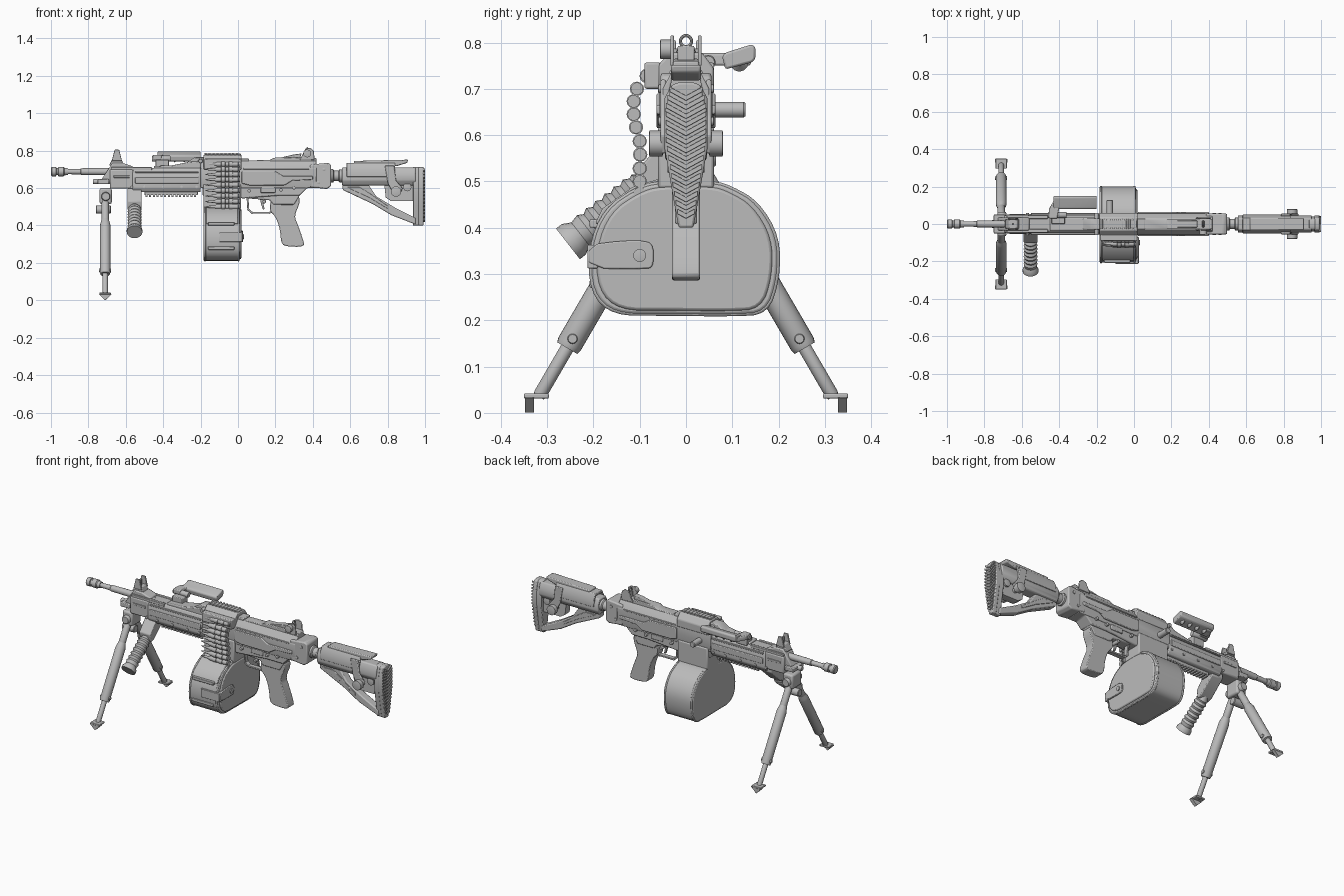
import bpy, bmesh, math
from mathutils import Vector

steel = bpy.data.materials.new("plain_grey")
steel.diffuse_color = (0.5, 0.5, 0.5, 1)


def finish(name, bm, bevel=0.0, angle=35):
    bmesh.ops.recalc_face_normals(bm, faces=bm.faces)
    me = bpy.data.meshes.new(name)
    bm.to_mesh(me)
    bm.free()
    me.materials.append(steel)
    ob = bpy.data.objects.new(name, me)
    bpy.context.collection.objects.link(ob)
    if bevel:
        m = ob.modifiers.new("bevel", 'BEVEL')
        m.width, m.segments, m.limit_method = bevel, 2, 'ANGLE'
    bpy.ops.object.select_all(action='DESELECT')
    bpy.context.view_layer.objects.active = ob
    ob.select_set(True)
    bpy.ops.object.shade_smooth_by_angle(angle=math.radians(angle))
    return ob


def prism(name, pts, axis, a, b, bevel=0.0):
    """Extrude a flat outline along one axis from a to b."""
    put = {'x': lambda p, t: (t, p[0], p[1]), 'y': lambda p, t: (p[0], t, p[1]),
           'z': lambda p, t: (p[0], p[1], t)}[axis]
    bm = bmesh.new()
    lo = [bm.verts.new(put(p, a)) for p in pts]
    hi = [bm.verts.new(put(p, b)) for p in pts]
    n = len(pts)
    bm.faces.new(lo)
    bm.faces.new(hi)
    for i in range(n):
        bm.faces.new((lo[i], lo[(i + 1) % n], hi[(i + 1) % n], hi[i]))
    return finish(name, bm, bevel)


def box(name, x, y, z, bevel=0.004):
    return prism(name, [(x[0], z[0]), (x[1], z[0]), (x[1], z[1]), (x[0], z[1])], 'y', y[0], y[1], bevel)


def lathe(name, p, q, prof, n=20):
    """Turn (fraction along p-q, radius) pairs around the line p-q."""
    p, q = Vector(p), Vector(q)
    rot = (q - p).to_track_quat('Z', 'Y')
    bm = bmesh.new()
    rings = [[bm.verts.new(p + (q - p) * t + rot @ Vector((r * math.cos(k * math.tau / n),
              r * math.sin(k * math.tau / n), 0))) for k in range(n)] for t, r in prof]
    for a, b in zip(rings, rings[1:]):
        for k in range(n):
            bm.faces.new((a[k], a[(k + 1) % n], b[(k + 1) % n], b[k]))
    bm.faces.new(rings[0])
    bm.faces.new(rings[-1])
    return finish(name, bm)


def rod(name, p, q, r, n=16):
    return lathe(name, p, q, [(0, r * .85), (.04, r), (.96, r), (1, r * .85)], n)


def soften(pts, times=2):
    for _ in range(times):
        pts = [((a[0] * (1 - t) + b[0] * t), (a[1] * (1 - t) + b[1] * t))
               for a, b in zip(pts, pts[1:] + pts[:1]) for t in (.25, .75)]
    return pts


# Barrel and flash hider
lathe("barrel", (-.94, 0, .688), (-.55, 0, .688), [(0, .013), (.25, .015), (.26, .018), (1, .021)])
lathe("flash_hider", (-1, 0, .688), (-.91, 0, .688), [(0, .02), (.05, .025), (.3, .025), (.32, .019),
      (.42, .019), (.44, .025), (.75, .025), (.8, .02), (1, .018)])
rod("gas_tube", (-.775, 0, .635), (-.55, 0, .635), .014)
prism("gas_block", [(-.73, .645), (-.66, .62), (-.56, .6), (-.56, .715), (-.62, .735), (-.67, .735)], 'y', -.035, .035, .006)
box("gas_regulator", (-.75, -.69), (-.05, .05), (.622, .648))

# Front sight
prism("front_sight_base", [(-.69, .72), (-.61, .72), (-.625, .76), (-.67, .76)], 'y', -.025, .025, .004)
for s in (-1, 1):
    prism("front_sight_ear", [(-.675, .745), (-.62, .745), (-.635, .805), (-.66, .805)], 'y', s * .022, s * .032, .003)
rod("front_sight_post", (-.648, 0, .75), (-.648, 0, .795), .006, 10)

# Handguard with side ribs, vents and a lower rail
prism("handguard", [(-.04, .578), (.04, .578), (.054, .6), (.054, .675), (.038, .708), (-.038, .708),
      (-.054, .675), (-.054, .6)], 'x', -.565, -.2, .006)
prism("top_guard", [(-.45, .70), (-.2, .70), (-.2, .745), (-.26, .74), (-.35, .722), (-.45, .718)], 'y', -.035, .035, .005)
box("lower_rail", (-.5, -.215), (-.022, .022), (.562, .585))
for i in range(14):
    x = -.495 + i * .02
    box("lower_rail_tooth", (x, x + .011), (-.022, .022), (.553, .565), .001)
box("front_collar", (-.685, -.56), (-.05, .05), (.597, .7), .008)
for s in (-1, 1):
    box("handguard_rib", (-.55, -.21), (s * .05, s * .06), (.625, .66))
    box("handguard_seam", (-.55, -.21), (s * .048, s * .058), (.682, .69), .002)
    box("collar_slot", (-.665, -.58), (s * .048, s * .054), (.655, .667), .002)
    box("upper_rail", (-.68, -.46), (s * .028, s * .046), (.695, .712), .003)
    for x in (-.57, -.5, -.4, -.3, -.22):
        rod("handguard_pin", (x, s * .045, .605), (x, s * .059, .605), .008, 12)

# Receiver
rec = [(-.05, .6), (.05, .6), (.057, .64), (.057, .705), (.03, .745), (-.03, .745), (-.057, .705), (-.057, .64)]
prism("upper_receiver", rec, 'x', -.2, .42, .004)
prism("lower_receiver", [(-.19, .56), (.03, .545), (.22, .56), (.33, .56), (.37, .6), (.47, .605), (.47, .64), (-.19, .64)],
      'y', -.045, .045, .006)
prism("rear_block", [(.385, .605), (.475, .595), (.498, .61), (.498, .725), (.48, .735), (.385, .725)], 'y', -.055, .055, .007)
for s in (-1, 1):
    prism("side_rail", [(.02, .625), (.06, .615), (.25, .615), (.29, .64), (.4, .645), (.4, .665), (.24, .665),
          (.2, .69), (.02, .69)], 'y', s * .052, s * .064, .004)
    box("side_groove", (.03, .38), (s * .05, s * .06), (.7, .708), .002)
    box("selector_plate", (.12, .2), (s * .042, s * .052), (.575, .605), .004)
    for x, z in ((.06, .585), (.23, .59), (.3, .6), (.43, .63), (.46, .7)):
        rod("receiver_pin", (x, s * .04, z), (x, s * .06, z), .009, 12)
rod("selector_lever", (.14, -.04, .528), (.14, .04, .528), .01, 12)

# Feed cover and feed tray
prism("feed_cover", [(-.062, .70), (.06, .70), (.06, .745), (.035, .778), (-.035, .778), (-.062, .75)], 'x', -.185, .02, .005)
box("feed_cover_rail", (-.18, .015), (-.02, .02), (.773, .785), .003)
for i in range(9):
    box("feed_rail_tooth", (-.178 + i * .021, -.167 + i * .021), (-.026, .026), (.778, .787), .001)
box("feed_tray", (-.18, .02), (-.09, -.055), (.70, .757), .005)
box("feed_latch", (.015, .06), (-.03, .03), (.735, .757))
prism("feed_hinge", [(-.3, .72), (-.18, .72), (-.18, .765), (-.23, .765)], 'y', -.03, .03, .005)
rod("hinge_pin", (-.2, -.06, .745), (-.2, .06, .745), .012)
rod("charging_handle", (-.13, .04, .655), (-.13, .128, .655), .017)

# Rear sight
prism("rear_sight_base", [(.05, .735), (.42, .735), (.42, .76), (.3, .765), (.19, .762), (.17, .75), (.05, .748)], 'y', -.028, .028, .004)
prism("rear_sight_ramp", [(.19, .755), (.33, .755), (.34, .785), (.3, .78)], 'y', -.018, .018, .003)
for s in (-1, 1):
    prism("rear_sight_ear", [(.33, .75), (.41, .75), (.405, .8), (.385, .816), (.36, .81)], 'y', s * .026, s * .034, .003)
rod("windage_knob", (.37, -.056, .785), (.37, -.03, .785), .021)
bpy.ops.mesh.primitive_torus_add(location=(.37, 0, .803), rotation=(0, math.pi / 2, 0), major_radius=.012,
                                 minor_radius=.0035, major_segments=20, minor_segments=8)
ring = bpy.context.object
ring.name = "rear_sight_ring"
ring.data.materials.append(steel)
box("rear_sight_leaf", (.364, .376), (-.018, .018), (.76, .793), .003)

# Folded carry handle
prism("carry_handle", [(.085, .742), (.078, .77), (.085, .778), (.142, .796), (.15, .79), (.15, .765), (.143, .757)],
      'x', -.43, -.2, .006)
prism("carry_handle_arm", [(-.455, .03), (-.41, .03), (-.4, .085), (-.39, .14), (-.42, .14), (-.455, .08)], 'z', .75, .777, .005)
rod("carry_handle_pivot", (-.46, .048, .757), (-.36, .048, .757), .016)
box("carry_handle_mount", (-.44, -.37), (0, .05), (.70, .75))
for i in range(4):
    lathe("handle_finger_rib", (-.4 + i * .05, .115, .757), (-.375 + i * .05, .115, .757), [(0, .008), (.5, .02), (1, .008)], 12)

# Ammunition belt
for i, (y, z) in enumerate(((-.085, .728), (-.106, .70), (-.113, .673), (-.113, .645), (-.108, .617), (-.1, .587),
                            (-.099, .558), (-.1, .528), (-.1, .50), (-.1, .474))):
    lathe("belt_round", (-.175, y, z), (.01, y, z), [(0, .002), (.12, .006), (.27, .0075), (.34, .013), (.95, .0135),
          (.96, .011), (.98, .0135), (1, .0135)], 14)
    for x in (-.09, -.05):
        rod("belt_link", (x, y, z), (x + .022, y, z), .0155, 12)

# Soft ammunition drum
drum = [(-.06, .5), (-.11, .485), (-.175, .44), (-.208, .36), (-.205, .26), (-.155, .212), (-.05, .212), (.1, .21),
        (.175, .215), (.2, .29), (.2, .38), (.155, .455), (.1, .487), (.06, .5)]
drum = soften(drum, 2)
prism("drum_body", drum, 'x', -.185, .01, .008)
scaled = lambda k: [(y * k, .35 + (z - .35) * k) for y, z in drum]
for x in (-.183, -.004):
    prism("drum_rim", scaled(1.015), 'x', x, x + .012, .004)
prism("drum_panel", scaled(.93), 'x', .005, .018, .006)
box("magazine_well", (-.185, .015), (-.06, .06), (.485, .62), .006)
strap = soften([(-.21, .312), (-.08, .31), (-.07, .32), (-.07, .36), (-.085, .372), (-.14, .372), (-.21, .363)], 1)
prism("drum_strap", strap, 'x', .008, .026, .003)
rod("strap_button", (.02, -.1, .34), (.031, -.1, .34), .014)
box("strap_wrap", (-.1, .024), (-.213, -.19), (.312, .363), .003)
for z in (.27, .4):
    box("drum_band", (-.16, -.02), (-.208, -.15), (z, z + .018), .003)
prism("drum_lid", [(-.06, .505), (-.115, .488), (-.18, .442), (-.196, .41), (-.185, .405), (-.1, .465), (-.06, .48)],
      'x', -.17, 0, .003)

# Trigger group
guard = [(.05, .56), (.055, .485), (.075, .468), (.17, .468), (.2, .49)]
for a, b in zip(guard, guard[1:]):
    d = (Vector(b) - Vector(a)).normalized() * .005
    prism("trigger_guard", [(a[0] - d.y - d.x, a[1] + d.x - d.y), (a[0] + d.y - d.x, a[1] - d.x - d.y),
          (b[0] + d.y + d.x, b[1] - d.x + d.y), (b[0] - d.y + d.x, b[1] + d.x + d.y)], 'y', -.014, .014, .002)
prism("trigger", [(.115, .555), (.14, .555), (.135, .52), (.142, .488), (.133, .485), (.122, .52)], 'y', -.007, .007, .002)
prism("trigger_housing", [(.05, .57), (.05, .545), (.17, .535), (.19, .51), (.3, .51), (.335, .57)], 'y', -.034, .034, .006)
grip = soften([(.18, .555), (.165, .48), (.2, .45), (.225, .38), (.23, .31), (.25, .288), (.355, .285), (.35, .32),
               (.318, .41), (.3, .45), (.335, .53), (.32, .565)], 2)
prism("pistol_grip", grip, 'y', -.03, .03, .012)

# Side foregrip
lathe("side_foregrip", (-.553, -.075, .505), (-.553, -.255, .365), [(0, .022), (.08, .026), (.12, .034)] +
      [(.16 + i * .055, .037 if i % 2 else .03) for i in range(12)] + [(.85, .032), (.93, .042), (1, .042)])
prism("foregrip_mount", [(-.1, .53), (-.09, .48), (-.06, .49), (.03, .57), (.03, .6), (-.04, .6)], 'x', -.59, -.515, .005)

# Bipod
box("bipod_head", (-.74, -.675), (-.045, .045), (.515, .6), .01)
rod("bipod_pivot", (-.707, -.065, .555), (-.707, .065, .555), .024)
rod("bipod_swivel", (-.76, 0, .485), (-.68, 0, .485), .022)
for s in (-1, 1):
    leg = lambda z, x=-.71: (x, s * (.315 - (z - .04) * .583), z)
    rod("bipod_leg_top", leg(.55), leg(.4), .02)
    lathe("bipod_leg_tube", leg(.43), leg(.14), [(0, .02), (.06, .025), (.1, .028), (.97, .028), (1, .025)])
    rod("bipod_leg_rod", leg(.18), leg(.035), .0145)
    rod("bipod_leg_button", leg(.16, -.742), leg(.16, -.678), .011, 12)
    box("bipod_leg_slot", (-.718, -.702), (s * .105, s * .125), (.36, .42), .003)
    box("bipod_foot", (-.74, -.68), (s * .296, s * .35), (.031, .042), .003)
    prism("bipod_spike", [(-.745, .033), (-.675, .033), (-.71, 0)], 'y', s * .328, s * .348, .001)

# Stock
lathe("buffer_tube", (.49, 0, .665), (.96, 0, .665), [(0, .036), (.04, .036), (.05, .028), (.1, .028), (.11, .034), (1, .034)])
prism("stock_body", [(-.03, .615), (.03, .615), (.046, .64), (.046, .68), (.03, .71), (-.03, .71), (-.046, .68),
      (-.046, .64)], 'x', .555, .95, .006)
prism("cheek_riser", [(-.05, .66), (-.044, .66), (-.03, .72), (.03, .72), (.044, .66), (.05, .66), (.05, .7), (.032, .735),
      (-.032, .735), (-.05, .7)], 'x', .58, .84, .003)
prism("cheek_comb", [(.62, .72), (.62, .745), (.91, .752), (.905, .735), (.85, .718)], 'y', -.032, .032, .005)
prism("stock_lower_strut", [(.56, .63), (.56, .59), (.72, .515), (.82, .455), (.95, .405), (.95, .44), (.84, .495),
      (.74, .555), (.69, .63)], 'y', -.024, .024, .006)
prism("stock_bracket", [(.78, .64), (.79, .55), (.82, .53), (.95, .53), (.95, .5), (.955, .64)], 'y', -.022, .022, .005)
for s in (-1, 1):
    prism("riser_arm", [(.785, .72), (.835, .72), (.845, .64), (.88, .6), (.865, .56), (.83, .565), (.8, .63)],
          'y', s * .043, s * .055, .004)
    rod("riser_knob", (.845, s * .05, .582), (.845, s * .08, .582), .028)
    rod("sling_socket", (.905, s * .01, .605), (.905, s * .035, .605), .022)
    prism("strut_inset", [(.58, .605), (.7, .55), (.8, .49), (.8, .505), (.7, .575), (.65, .605)], 'y', s * .02, s * .028, .002)
rod("riser_axle", (.845, -.05, .582), (.845, .05, .582), .014)


def half_width(z):
    return .016 + .03 * min(1, (z - .4) / .17) if z < .65 else .046 - (z - .65) * .25


# Butt pad with chevron ribs
zs = [.4, .44, .5, .57, .65, .69, .708]
outline = [(half_width(z), z) for z in zs] + [(.015, .714), (-.015, .714)] + [(-half_width(z), z) for z in reversed(zs)]
prism("butt_frame", [(y * .9, z) for y, z in outline], 'x', .935, .97, .004)
prism("butt_pad", outline, 'x', .965, .992, .005)
for i in range(15):
    z = .425 + i * .0185
    w = half_width(z) * .95
    d = w * .55
    prism("butt_rib", [(-w, z + d * .5), (0, z - d * .5), (w, z + d * .5), (w, z + d * .5 + .011),
          (0, z - d * .5 + .011), (-w, z + d * .5 + .011)], 'x', .988, 1.0, .001)
